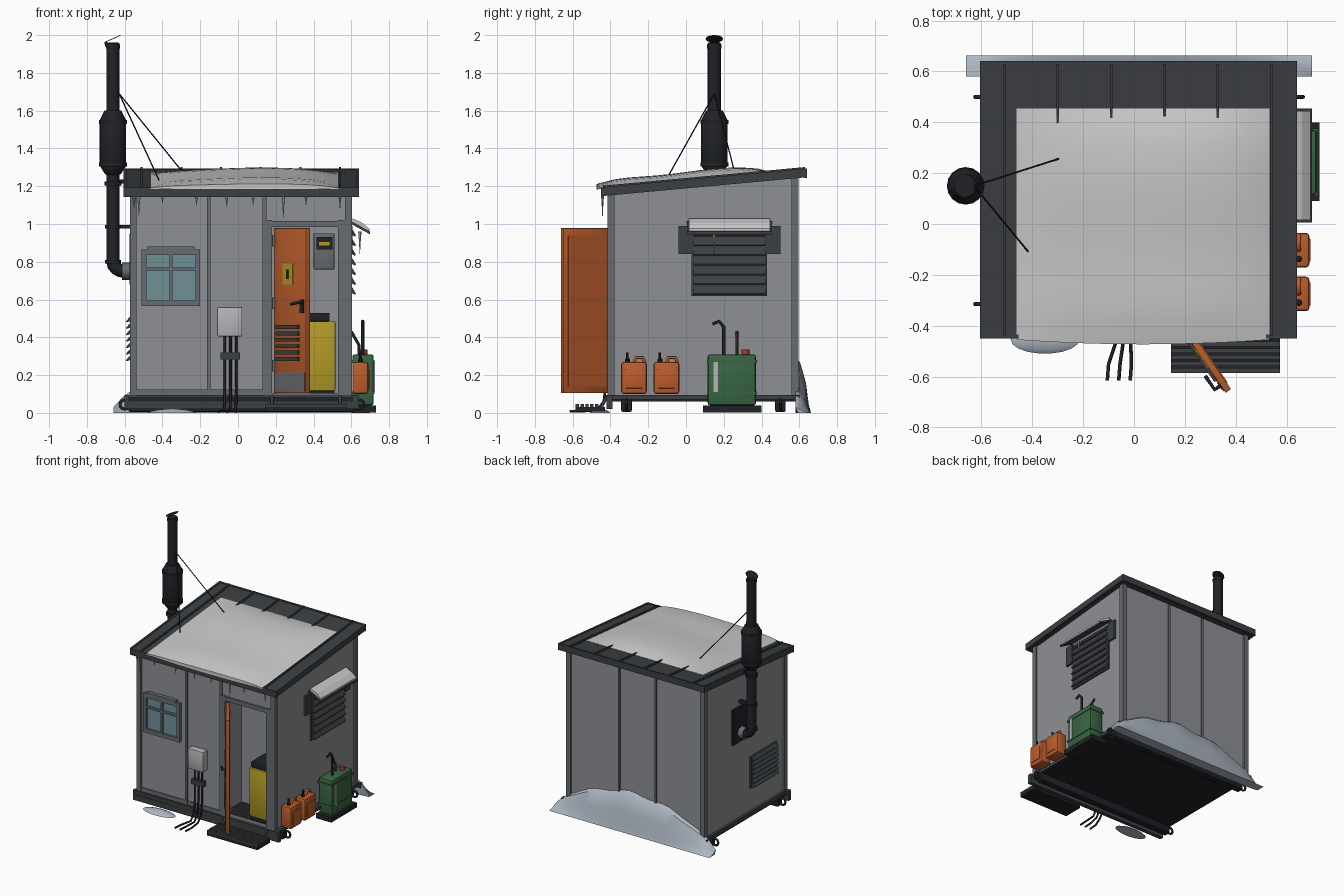
import bpy, bmesh, math, random
from mathutils import Vector, Matrix

if "Cube" in bpy.data.objects:
    bpy.data.objects.remove(bpy.data.objects["Cube"])
random.seed(4)

def mat(name, r, g, b):
    m = bpy.data.materials.new(name)
    m.diffuse_color = (r, g, b, 1)
    m.use_nodes = True
    m.node_tree.nodes["Principled BSDF"].inputs["Base Color"].default_value = m.diffuse_color
    return m
WALL = mat("wall_grey", .27, .28, .30)
DARK = mat("dark_trim", .045, .05, .055)
TRIM = mat("seam_grey", .14, .15, .16)
BLACK = mat("black_metal", .015, .016, .02)
ORANGE = mat("orange_paint", .5, .11, .025)
YELLOW = mat("yellow_paint", .45, .33, .02)
GREEN = mat("green_paint", .04, .13, .055)
GLASS = mat("window_glass", .16, .28, .31)
SNOW = mat("roof_snow", .55, .56, .57)
DRIFT = mat("drift_snow", .42, .47, .54)
LIGHT = mat("light_grey", .45, .46, .47)
RED = mat("red_cap", .4, .04, .03)

def finish(name, bm, m, smooth=False):
    bmesh.ops.recalc_face_normals(bm, faces=bm.faces)
    me = bpy.data.meshes.new(name)
    bm.to_mesh(me)
    bm.free()
    ob = bpy.data.objects.new(name, me)
    bpy.context.collection.objects.link(ob)
    me.materials.append(m)
    if smooth:
        for p in me.polygons:
            p.use_smooth = True
        me.set_sharp_from_angle(angle=math.radians(35))
    return ob

def box(name, x0, x1, y0, y1, z0, z1, m, bevel=0):
    bm = bmesh.new()
    bmesh.ops.create_cube(bm, size=1)
    for v in bm.verts:
        v.co = ((x0+x1)/2 + v.co.x*(x1-x0), (y0+y1)/2 + v.co.y*(y1-y0), (z0+z1)/2 + v.co.z*(z1-z0))
    if bevel:
        bmesh.ops.bevel(bm, geom=bm.edges[:], offset=bevel, segments=2, affect='EDGES', profile=.5)
    return finish(name, bm, m, bool(bevel))

def prism(name, lo, hi, pts, m, axis='x'):
    bm = bmesh.new()
    put = (lambda t, p: (t, p[0], p[1])) if axis == 'x' else (lambda t, p: (p[0], t, p[1]))
    f = bm.faces.new([bm.verts.new(put(lo, p)) for p in pts])
    r = bmesh.ops.extrude_face_region(bm, geom=[f])
    d = Vector((hi-lo, 0, 0)) if axis == 'x' else Vector((0, hi-lo, 0))
    bmesh.ops.translate(bm, verts=[v for v in r['geom'] if isinstance(v, bmesh.types.BMVert)], vec=d)
    return finish(name, bm, m)

def tube(name, pts, r, m):
    cu = bpy.data.curves.new(name, 'CURVE')
    cu.dimensions, cu.bevel_depth, cu.bevel_resolution, cu.use_fill_caps = '3D', r, 2, True
    s = cu.splines.new('POLY')
    s.points.add(len(pts)-1)
    for p, c in zip(s.points, pts):
        p.co = (*c, 1)
    cu.materials.append(m)
    ob = bpy.data.objects.new(name, cu)
    bpy.context.collection.objects.link(ob)
    return ob

def lathe(name, x, y, prof, m, n=16):
    bm = bmesh.new()
    rings = [[bm.verts.new((x+r*math.cos(2*math.pi*i/n), y+r*math.sin(2*math.pi*i/n), z)) for i in range(n)] for r, z in prof]
    for a, b in zip(rings, rings[1:]):
        for i in range(n):
            bm.faces.new((a[i], a[(i+1) % n], b[(i+1) % n], b[i]))
    bm.faces.new(rings[0])
    bm.faces.new(rings[-1])
    return finish(name, bm, m, True)

top = lambda y: 1.19 + .092*(y+.44)      # roof upper surface
ceil = lambda y: top(y) - .035

# base frame and skids
box("floor", -.58, .61, -.42, .59, .06, .085, BLACK)
for y0 in (-.42, .57):
    box("base_rail", -.6, .64, y0, y0+.03, .02 if y0 < 0 else .06, .095, DARK)
for x0 in (-.58, .58):
    box("side_rail", x0, x0+.04, -.42, .6, .07, .095, DARK)
for y in (-.315, .5):
    box("skid", -.58, .62, y-.028, y+.028, .005, .07, BLACK, .008)
    for x, s in ((-.585, -1), (.625, 1)):
        tube("tow_ring", [(x+s*.025*(1+math.cos(a*math.pi/6))-s*.01, y, .045+.025*math.sin(a*math.pi/6)) for a in range(13)], .008, BLACK)

# walls with door opening and inner room
for x0 in (-.56, .565):
    prism("side_wall", x0, x0+.025, [(-.4, .09), (.58, .09), (.58, ceil(.58)), (-.4, ceil(-.4))], WALL)
box("back_wall", -.56, .59, .555, .58, .09, ceil(.555), WALL)
box("front_wall", -.56, .18, -.4, -.375, .09, ceil(-.4), WALL)
box("front_wall_right", .53, .59, -.4, -.375, .09, ceil(-.4), WALL)
box("front_wall_header", .18, .53, -.4, -.375, .99, ceil(-.4), WALL)
box("inner_wall", .1, .565, -.13, -.11, .085, 1.17, WALL)
box("inner_side_wall", .1, .12, -.375, -.13, .085, 1.16, WALL)
for x in (-.155, .14):
    box("front_seam", x-.01, x+.01, -.41, -.4, .09, 1.15, TRIM)
for x in (-.15, .16):
    box("back_seam", x-.008, x+.008, .58, .588, .09, 1.24, TRIM)
for x in (-.555, .585):
    for y in (-.397, .577):
        box("corner_trim", x-.018, x+.018, y-.018, y+.018, .09, ceil(y), TRIM)
box("front_kick_strip", -.56, .15, -.408, -.4, .095, .125, TRIM)

# roof, side fascias and standing seams
def strip(name, x0, x1, y0, y1, lo, hi, m):
    return prism(name, x0, x1, [(y0, top(y0)+lo), (y1, top(y1)+lo), (y1, top(y1)+hi), (y0, top(y0)+hi)], m)
strip("roof", -.6, .635, -.44, .635, -.035, 0, DARK)
strip("front_fascia", -.605, .64, -.45, -.435, -.045, .004, DARK)
strip("back_fascia", -.605, .64, .625, .64, -.045, .004, DARK)
for x in (-.605, .625):
    strip("side_fascia", x, x+.015, -.45, .64, -.042, .005, DARK)
for x in (-.51, -.3, -.09, .12, .33, .54):
    strip("roof_seam", x-.005, x+.005, -.44, .63, 0, .013, DARK)

# snow sheet on roof
bm = bmesh.new()
bmesh.ops.create_grid(bm, x_segments=14, y_segments=12, size=1)
for v in bm.verts:
    u, w = v.co.x, v.co.y
    y = .455*w - (.018*(1-u*u) if w < -.9 else 0)
    e = (1-u**6)*(1-max(w, 0)**6)*(1-.5*max(-w, 0)**6)
    v.co = (.035+.498*u, y, top(y) + .002 + e*(.035+.008*math.sin(3*u+1)+.004*math.sin(5*w)))
rim = [e for e in bm.edges if e.is_boundary]
r = bmesh.ops.extrude_edge_only(bm, edges=rim)
for v in [g for g in r['geom'] if isinstance(g, bmesh.types.BMVert)]:
    v.co.z = top(v.co.y) - .004
finish("roof_snow", bm, SNOW, True)

# icicles along the eave and hood
def icicle(x, y, z, l):
    lathe("icicle", x, y, [(.0008, z-l), (.005, z-l*.4), (.009, z)], LIGHT, 6)
for x, l in ((-.55, .06), (-.525, .11), (-.4, .04), (-.22, .05), (-.06, .06), (.08, .05), (.24, .12), (.36, .05), (.54, .07)):
    icicle(x, -.442, 1.15, l)
icicle(.645, .15, .96, .12)

# window
box("window_glass", -.49, -.22, -.408, -.4, .59, .85, GLASS)
for x0, x1, z0, z1 in ((-.51, -.2, .565, .595), (-.51, -.2, .835, .865), (-.51, -.485, .57, .86), (-.225, -.2, .57, .86),
                       (-.362, -.348, .59, .84), (-.49, -.22, .755, .77)):
    box("window_frame", x0, x1, -.425, -.4, z0, z1, TRIM)
box("window_hood", -.48, -.23, -.43, -.4, .865, .88, TRIM)

# door frame
for x0, x1, z0, z1 in ((.14, .18, .09, 1.02), (.53, .57, .09, 1.02), (.14, .57, .985, 1.015), (.17, .54, .085, .105)):
    box("door_frame", x0, x1, -.415, -.37, z0, z1, TRIM)

# open door leaf, built closed then swung on its hinge
M = Matrix.Translation((.2, -.41, 0)) @ Matrix.Rotation(math.radians(-55.5), 4, 'Z')
leaf = [box("door_leaf", 0, .3, -.012, .014, .105, .978, ORANGE, .003),
        box("door_kick_plate", .01, .29, -.016, -.012, .115, .215, TRIM),
        box("door_plaque", .085, .18, -.016, -.012, .68, .79, YELLOW),
        box("door_plaque_mark", .12, .14, -.018, -.016, .71, .76, BLACK),
        box("door_inner_frame", .03, .27, .014, .018, .14, .94, ORANGE),
        tube("door_handle", [(.265, -.012, .585), (.265, -.04, .585), (.2, -.04, .575)], .008, BLACK),
        box("handle_plate", .25, .28, -.018, -.01, .53, .6, BLACK)]
for i in range(6):
    leaf.append(box("door_louver", .03, .24, -.024, -.012, .275+i*.034, .295+i*.034, DARK))
for ob in leaf:
    ob.matrix_world = M
for z in (.22, .55, .88):
    tube("door_hinge", [(.19, -.418, z), (.19, -.418, z+.06)], .009, TRIM)

# generator and control box inside
box("generator", .33, .515, -.34, -.15, .115, .485, YELLOW, .008)
box("generator_top", .34, .485, -.33, -.16, .485, .53, BLACK, .006)
box("generator_feet", .34, .51, -.33, -.16, .085, .115, BLACK)
box("control_box", .4, .51, -.2, -.13, .76, .95, TRIM, .004)
box("control_display", .415, .5, -.21, -.2, .865, .93, BLACK)
box("control_label", .43, .485, -.213, -.21, .885, .905, YELLOW)

# junction box and cables
box("junction_box", -.11, .022, -.455, -.4, .405, .56, LIGHT, .006)
box("cable_clamp", -.093, .01, -.435, -.4, .282, .32, DARK)
for i in range(3):
    x = -.07+i*.03
    X = -.1+i*.045
    tube("cable", [(x, -.425, .41), (x, -.425, .15), (x, -.435, .06), (x-.003, -.47, .015), (X, -.55, .009), (X-.005, -.615, .009)], .007, BLACK)

# slatted step
box("step", .145, .575, -.585, -.43, .008, .03, BLACK)
for i in range(6):
    box("step_slat", .145, .575, -.585+i*.026, -.567+i*.026, .03, .047, DARK)
for x in (.18, .54):
    tube("step_bracket", [(x, -.415, .09), (x, -.45, .03)], .008, DARK)

# wall louvers
def louver(x, s, y0, y1, z0, z1, n):
    a, b = sorted((x, x+s*.012))
    box("louver_back", a, b, y0, y1, z0, z1, DARK)
    d = (z1-z0)/n
    for i in range(n):
        z = z0+d*(i+.1)
        prism("louver_slat", y0+.01, y1-.01, [(x, z+d*.85), (x+s*.012, z+d*.85), (x+s*.034, z+d*.15), (x+s*.03, z), (x, z+d*.3)], DARK, 'y')
louver(.59, 1, .03, .43, .62, .98, 7)
louver(-.56, -1, -.29, .03, .27, .51, 7)
for y0, y1 in ((-.04, .03), (.43, .5)):
    box("hood_side", .59, .606, y0, y1, .84, .99, DARK)
prism("louver_hood", .005, .455, [(.59, 1.005), (.595, 1.015), (.7, .96), (.7, .945)], DARK, 'y')
prism("hood_snow", .015, .445, [(.6, 1.014), (.605, 1.03), (.66, 1.005), (.695, .975), (.695, .963)], SNOW, 'y')

# fuel tank on the right side
box("tank_base", .6, .73, .09, .4, .003, .04, BLACK)
box("fuel_tank", .605, .718, .115, .37, .04, .31, GREEN, .012)
for z in (.1, .265):
    box("tank_band", .6, .723, .11, .375, z, z+.014, GREEN)
box("tank_gauge", .716, .724, .145, .17, .11, .27, LIGHT)
lathe("tank_cap", .665, .315, [(.02, .305), (.02, .335)], RED, 12)
tube("tank_vent", [(.66, .2, .3), (.66, .2, .455), (.66, .175, .485), (.66, .14, .47)], .009, BLACK)
tube("tank_filler", [(.64, .27, .3), (.64, .27, .36), (.6, .27, .43)], .008, BLACK)

# fuel cans
for y in (-.275, -.103):
    box("fuel_can", .605, .69, y-.068, y+.068, .1, .27, ORANGE, .014)
    box("can_panel", .688, .695, y-.045, y+.045, .13, .23, ORANGE, .003)
    tube("can_handle", [(.648, y, .265), (.648, y+.01, .293), (.648, y+.045, .293), (.648, y+.058, .265)], .009, ORANGE)
    lathe("can_spout", .648, y-.035, [(.013, .262), (.013, .285), (.007, .29), (.007, .32)], BLACK, 10)

# exhaust stack
cx, cy = -.662, .15
lathe("exhaust_stack", cx, cy, [(.035, .79), (.035, 1.26), (.046, 1.27), (.07, 1.31), (.07, 1.55), (.045, 1.6), (.035, 1.6), (.035, 1.955), (.03, 1.96)], BLACK, 16)
for z, r in ((1.215, .045), (.985, .042), (.8, .042), (1.315, .074), (1.54, .074), (1.94, .038)):
    lathe("stack_band", cx, cy, [(r, z-.01), (r, z+.01)], BLACK, 16)
tube("exhaust_elbow", [(cx, cy, .82)] + [(cx+.06-.06*math.cos(a*math.pi/8), cy, .8-.05*math.sin(a*math.pi/8)) for a in range(5)] + [(-.56, cy, .75)], .035, BLACK)
tube("exhaust_flange", [(-.615, cy, .75), (-.565, cy, .75)], .046, TRIM)
box("exhaust_plate", -.575, -.56, .05, .25, .68, .95, BLACK)
for z in (.985, 1.225):
    box("stack_bracket", -.65, -.56, cy-.015, cy+.015, z-.01, z+.01, BLACK)
cap = lathe("rain_cap", 0, 0, [(.046, -.002), (.046, .002)], BLACK, 12)
cap.matrix_world = Matrix.Translation((cx-.003, cy, 1.98)) @ Matrix.Rotation(math.radians(-24), 4, 'Y')
tube("cap_hinge", [(cx-.035, cy, 1.94), (cx-.04, cy, 1.965)], .006, BLACK)
for p in ((-.285, .26, 1.265), (-.415, -.11, 1.225)):
    tube("guy_wire", [(cx+.033, cy, 1.69), p], .0035, BLACK)

# snow drift behind and small mound in front
bm = bmesh.new()
rows = []
for i in range(25):
    t = i/24
    h = .03+.25*math.sin(math.pi*t)**.7 + .012*math.sin(t*26)*math.sin(math.pi*t)
    x = -.66+1.36*t
    k = .3+.7*math.sin(math.pi*t)**.3
    rows.append([bm.verts.new((x, y, z)) for y, z in ((.6-.02*k, 0), (.58, h), (.585+.018*k, h*.93), (.59+.045*k, h*.55), (.63+.02*k, h*.15), (.662, 0))])
for a, b in zip(rows, rows[1:]):
    for j in range(6):
        bm.faces.new((a[j], a[(j+1) % 6], b[(j+1) % 6], b[j]))
bm.faces.new(rows[0])
bm.faces.new(rows[-1])
finish("snow_drift", bm, DRIFT, True)
mound = lathe("snow_mound", 0, 0, [(1, 0), (.85, .35), (.5, .8), (.1, 1)], DRIFT, 18)
mound.matrix_world = Matrix.Translation((-.35, -.455, 0)) @ Matrix.Diagonal((.135, .055, .022, 1))
